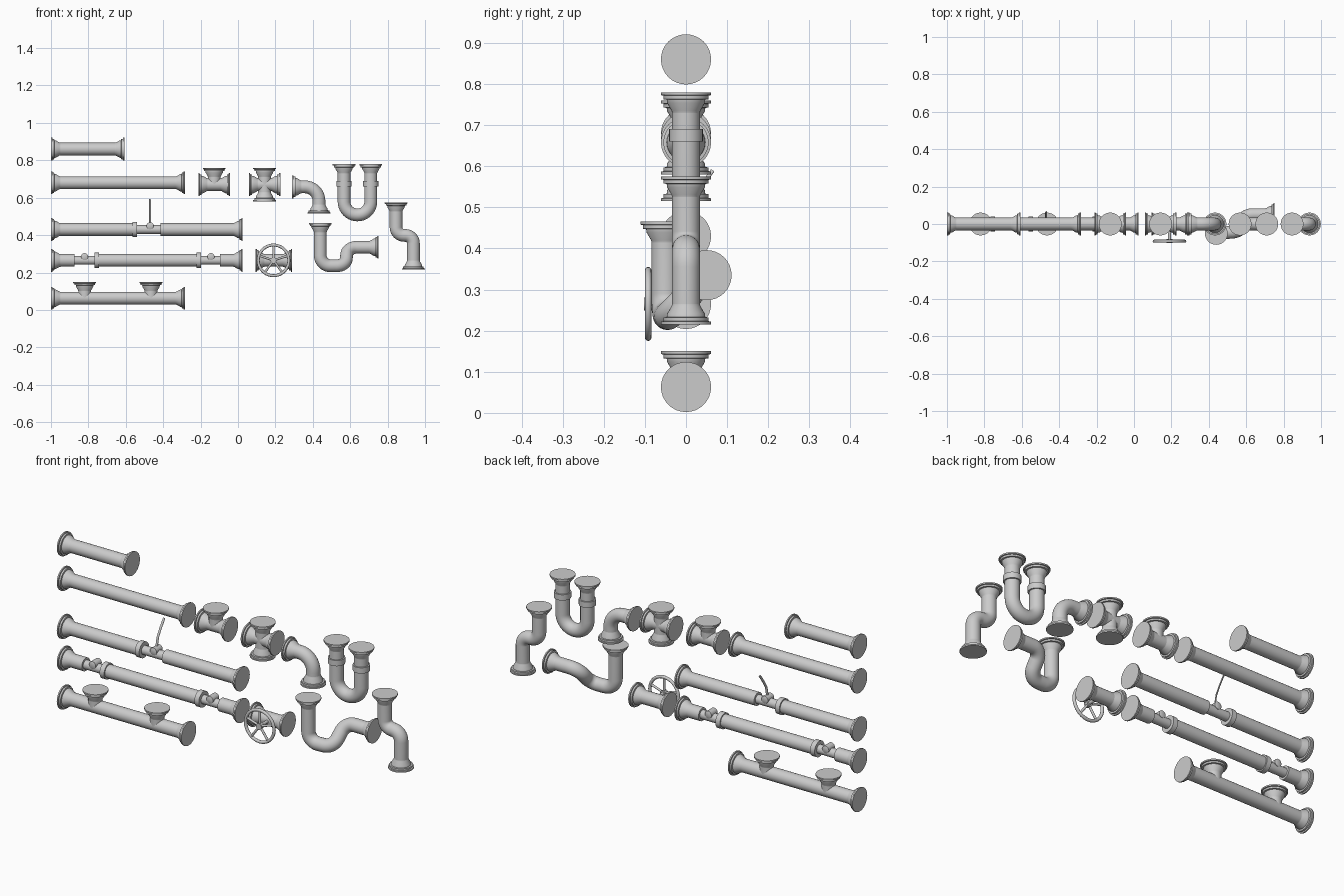
import bpy, bmesh, math
from mathutils import Vector, Matrix

if "Cube" in bpy.data.objects:
    bpy.data.objects.remove(bpy.data.objects["Cube"])

R = 0.034          # pipe radius
SEG = 32
X, Y, Z = Vector((1, 0, 0)), Vector((0, 1, 0)), Vector((0, 0, 1))


def finish(name, bm):
    bmesh.ops.recalc_face_normals(bm, faces=bm.faces)
    me = bpy.data.meshes.new(name)
    bm.to_mesh(me)
    bm.free()
    ob = bpy.data.objects.new(name, me)
    bpy.context.collection.objects.link(ob)
    bpy.ops.object.select_all(action='DESELECT')
    ob.select_set(True)
    bpy.context.view_layer.objects.active = ob
    bpy.ops.object.shade_smooth_by_angle(angle=math.radians(35))
    return ob


def skin(bm, rings, closed=False):
    n = len(rings[0])
    pairs = list(zip(rings, rings[1:]))
    if closed:
        pairs.append((rings[-1], rings[0]))
    for a, b in pairs:
        for i in range(n):
            j = (i + 1) % n
            bm.faces.new((a[i], a[j], b[j], b[i]))
    if not closed:
        bm.faces.new(rings[0])
        bm.faces.new(rings[-1])


def lathe(name, profile, loc, axis, seg=SEG):
    """Spin (distance, radius) pairs about an axis, capped at both ends."""
    bm = bmesh.new()
    q = Vector(axis).to_track_quat('Z', 'Y')
    rings = [[bm.verts.new(Vector(loc) + q @ Vector((r * math.cos(t), r * math.sin(t), d)))
              for t in (2 * math.pi * i / seg for i in range(seg))] for d, r in profile]
    skin(bm, rings)
    return finish(name, bm)


def rounded(pts, bend, steps=10):
    """Replace each corner of a path by an arc of the given radius."""
    pts = [Vector(p) for p in pts]
    out = [pts[0]]
    for a, p, b in zip(pts, pts[1:], pts[2:]):
        u, v = (a - p).normalized(), (b - p).normalized()
        half = u.angle(v) / 2
        c = p + (u + v).normalized() * bend / math.sin(half)
        s = p + u * bend / math.tan(half) - c
        n = s.cross(p + v * bend / math.tan(half) - c).normalized()
        for k in range(steps + 1):
            q = c + Matrix.Rotation((math.pi - 2 * half) * k / steps, 3, n) @ s
            if (q - out[-1]).length > 1e-4:
                out.append(q)
    if (pts[-1] - out[-1]).length > 1e-4:
        out.append(pts[-1])
    return out


def sweep(name, path, r=R, bend=0.06, flat=1.0, seg=SEG):
    path = rounded(path, bend)
    bm = bmesh.new()
    rings = []
    tan = (path[1] - path[0]).normalized()
    side = tan.orthogonal().normalized()
    for i, p in enumerate(path):
        t = (path[min(i + 1, len(path) - 1)] - path[max(i - 1, 0)]).normalized()
        side = (tan.rotation_difference(t) @ side).normalized()
        tan = t
        up = t.cross(side)
        rings.append([bm.verts.new(p + r * (side * math.cos(a) + up * flat * math.sin(a)))
                      for a in (2 * math.pi * k / seg for k in range(seg))])
    skin(bm, rings)
    return finish(name, bm)


def flange(name, loc, axis):
    """Stepped end flange; axis points from the outer face into the pipe."""
    lathe(name, [(0, .061), (.007, .061), (.008, .055), (.017, .055), (.018, .047),
                 (.026, .046), (.045, R + .001), (.05, R)], loc, axis)


def rod(name, a, b, r):
    a, b = Vector(a), Vector(b)
    lathe(name, [(0, r), ((b - a).length, r)], a, b - a)


def pipe(name, x0, x1, z):
    rod(name, (x0 + .003, 0, z), (x1 - .003, 0, z), R)
    flange(name + "_flange_left", (x0, 0, z), X)
    flange(name + "_flange_right", (x1, 0, z), -X)


def branch(name, x, z, length, d):
    rod(name, (x, 0, z), Vector((x, 0, z)) + d * (length - .003), R)
    flange(name + "_flange", Vector((x, 0, z)) + d * length, -d)


def bent(name, path, bend):
    path = [Vector(p) for p in path]
    ins = [(path[1] - path[0]).normalized(), (path[-2] - path[-1]).normalized()]
    flange(name + "_flange_start", path[0], ins[0])
    flange(name + "_flange_end", path[-1], ins[1])
    path[0] += ins[0] * .003
    path[-1] += ins[1] * .003
    sweep(name, path, bend=bend)


def half_pipe(name, x_end, x_in, z, collar=False):
    """Pipe flanged at x_end, open towards a narrow valve at x_in."""
    d = X if x_in > x_end else -X
    rod(name, Vector((x_end, 0, z)) + d * .003, (x_in, 0, z), R)
    flange(name + "_flange", (x_end, 0, z), d)
    if collar:
        rod(name + "_collar", Vector((x_in, 0, z)) - d * .015, Vector((x_in, 0, z)) + d * .01, .041)


def tap(name, x0, x1, xk, z):
    """Narrow neck with a small round cock set across it."""
    rod(name + "_neck", (x0 - .01, 0, z), (x1 + .01, 0, z), .023)
    lathe(name + "_cock", [(0, .012), (.003, .019), (.053, .019), (.056, .012)],
          (xk, -.028, z + .02), Y, 20)


# straight pipes
pipe("short_pipe", -1, -.607, .86)
pipe("long_pipe", -1, -.283, .68)

# pipe with two upward outlets
pipe("manifold", -1, -.283, .063)
for i, x in enumerate((-.82, -.465)):
    branch(f"manifold_outlet_{i}", x, .063, .087, Z)

# lever valve pipe
half_pipe("lever_pipe_left", -1, -.55, .43, True)
half_pipe("lever_pipe_right", .025, -.415, .43)
tap("lever_valve", -.54, -.415, -.47, .43)
sweep("valve_lever", [(-.47, 0, .45), (-.47, .012, .51), (-.47, .036, .55), (-.47, .065, .59)],
      r=.006, bend=.04, flat=.6, seg=12)

# pipe with two taps
half_pipe("tap_pipe_left", -1, -.875, .265)
half_pipe("tap_pipe_right", .025, -.095, .265)
rod("tap_pipe_middle", (-.755, 0, .265), (-.21, 0, .265), R)
for i, x in enumerate((-.755, -.21)):
    rod(f"tap_collar_{i}", (x - .013, 0, .265), (x + .013, 0, .265), .041)
tap("tap_left", -.875, -.76, -.82, .265)
tap("tap_right", -.205, -.095, -.145, .265)

# tee and cross
pipe("tee", -.212, -.042, .67)
branch("tee_branch", -.127, .67, .09, Z)
pipe("cross", .058, .226, .67)
branch("cross_up", .142, .67, .09, Z)
branch("cross_down", .142, .67, .09, -Z)

# elbow
bent("elbow", [(.29, 0, .658), (.433, 0, .658), (.433, 0, .515)], .075)

# u bend with collars
bent("u_bend", [(.567, 0, .78), (.567, 0, .508), (.71, 0, .508), (.71, 0, .78)], .071)
for i, x in enumerate((.567, .71)):
    rod(f"u_bend_collar_{i}", (x, 0, .66), (x, 0, .69), .041)

# drain trap twisting backwards
bent("drain_trap", [(.44, -.05, .465), (.44, -.05, .236), (.575, -.04, .236),
                    (.585, .05, .335), (.752, .05, .335)], .055)

# offset pipe
bent("offset_pipe", [(.845, 0, .575), (.845, 0, .402), (.938, 0, .395), (.938, 0, .215)], .043)

# handwheel valve
pipe("wheel_valve", .093, .29, .265)
C = Vector((.19, -.092, .265))
rod("wheel_stem", (.19, -.02, .265), (.19, -.1, .265), .008)
rod("wheel_hub", (.19, -.08, .265), (.19, -.102, .265), .016)
bm = bmesh.new()
skin(bm, [[bm.verts.new(C + Vector((math.cos(a) * (.082 + .008 * math.cos(b)), .008 * math.sin(b),
                                    math.sin(a) * (.082 + .008 * math.cos(b)))))
           for b in (2 * math.pi * j / 12 for j in range(12))]
          for a in (2 * math.pi * i / 40 for i in range(40))], closed=True)
finish("wheel_rim", bm)
for i in range(5):
    a = math.pi / 2 + 2 * math.pi * i / 5
    rod(f"wheel_spoke_{i}", C, C + .08 * Vector((math.cos(a), 0, math.sin(a))), .006)
